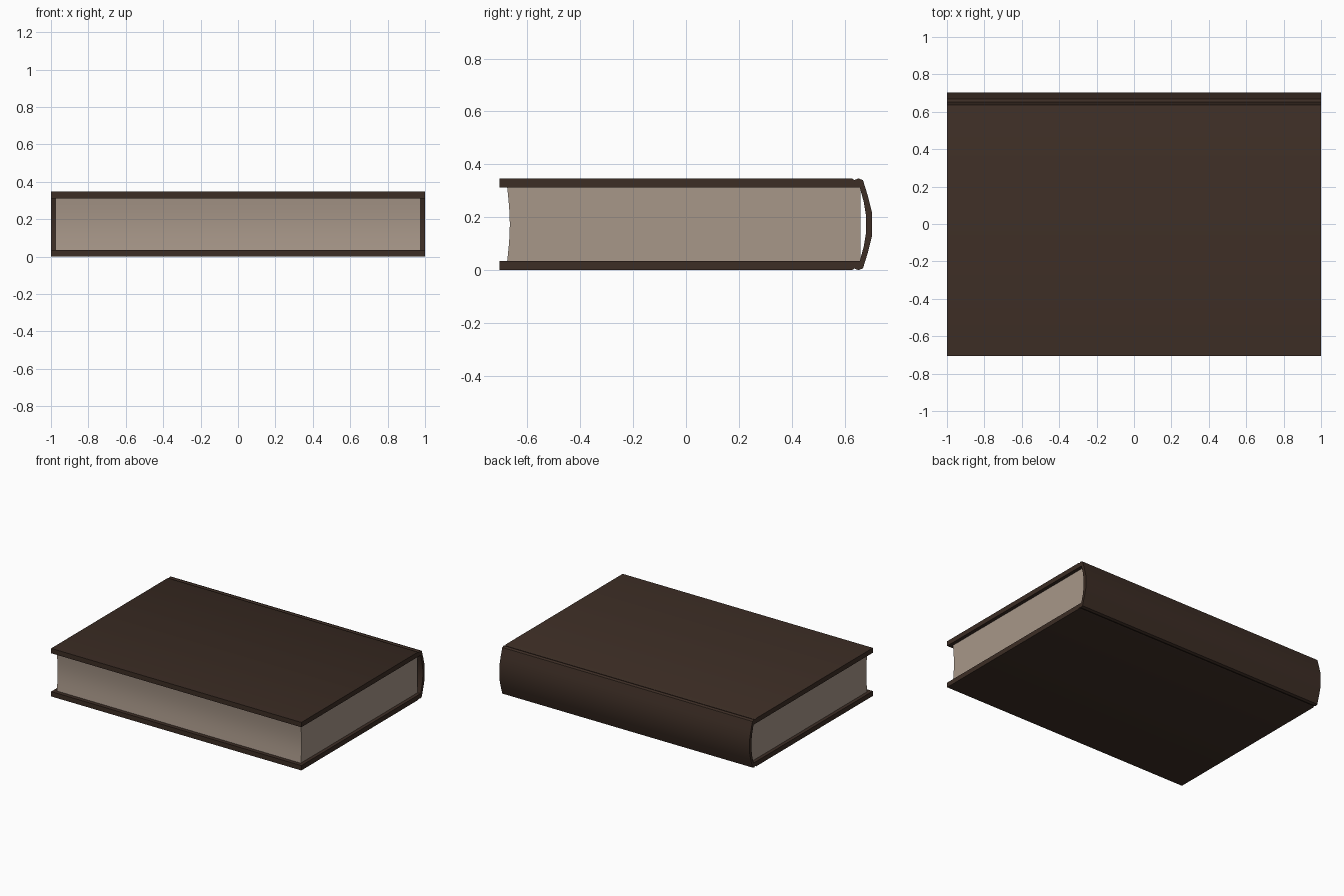
import bpy, bmesh, math

if "Cube" in bpy.data.objects:
    bpy.data.objects.remove(bpy.data.objects["Cube"])

def material(name, rgb):
    m = bpy.data.materials.new(name)
    m.diffuse_color = (*rgb, 1)
    m.use_nodes = True
    m.node_tree.nodes["Principled BSDF"].inputs["Base Color"].default_value = m.diffuse_color
    return m

LEATHER = material("dark brown leather", (0.045, 0.026, 0.018))
PAPER = material("aged paper", (0.39, 0.31, 0.25))
H = 0.347           # book height
MID = H / 2

def mirrored(half):
    """Complete a (y, z) half profile by reflecting it about mid height."""
    return half + [(y, H - z) for y, z in reversed(half)]

def extrude_profile(name, profile, half_length, mat, angle):
    """Extrude a closed (y, z) profile along x."""
    bm = bmesh.new()
    face = bm.faces.new([bm.verts.new((-half_length, y, z)) for y, z in profile])
    ext = bmesh.ops.extrude_face_region(bm, geom=[face])
    verts = [v for v in ext["geom"] if isinstance(v, bmesh.types.BMVert)]
    bmesh.ops.translate(bm, verts=verts, vec=(2 * half_length, 0, 0))
    bmesh.ops.recalc_face_normals(bm, faces=bm.faces)
    me = bpy.data.meshes.new(name)
    bm.to_mesh(me)
    bm.free()
    me.materials.append(mat)
    ob = bpy.data.objects.new(name, me)
    bpy.context.collection.objects.link(ob)
    bpy.context.view_layer.objects.active = ob
    for o in bpy.context.selected_objects:
        o.select_set(False)
    ob.select_set(True)
    bpy.ops.object.shade_smooth_by_angle(angle=math.radians(angle))
    return ob

# Cover: two boards, hinge grooves and rounded spine in one C-shaped profile
outer = mirrored([(-0.705, 0), (0.626, 0), (0.637, 0.006), (0.652, 0),
                  (0.669, 0.007), (0.688, 0.068), (0.703, 0.128)])
inner = mirrored([(-0.705, 0.035), (0.657, 0.035), (0.672, 0.090), (0.681, 0.145)])
extrude_profile("cover", outer + inner[::-1], 1.0, LEATHER, 40)

# Page block: hollow fore edge, flat back
fore = [(-0.676 + 0.010 * math.sin(math.pi * i / 8), 0.034 + (H - 0.068) * i / 8)
        for i in range(9)]
extrude_profile("pages", fore + [(0.659, H - 0.034), (0.659, 0.034)], 0.975, PAPER, 40)
